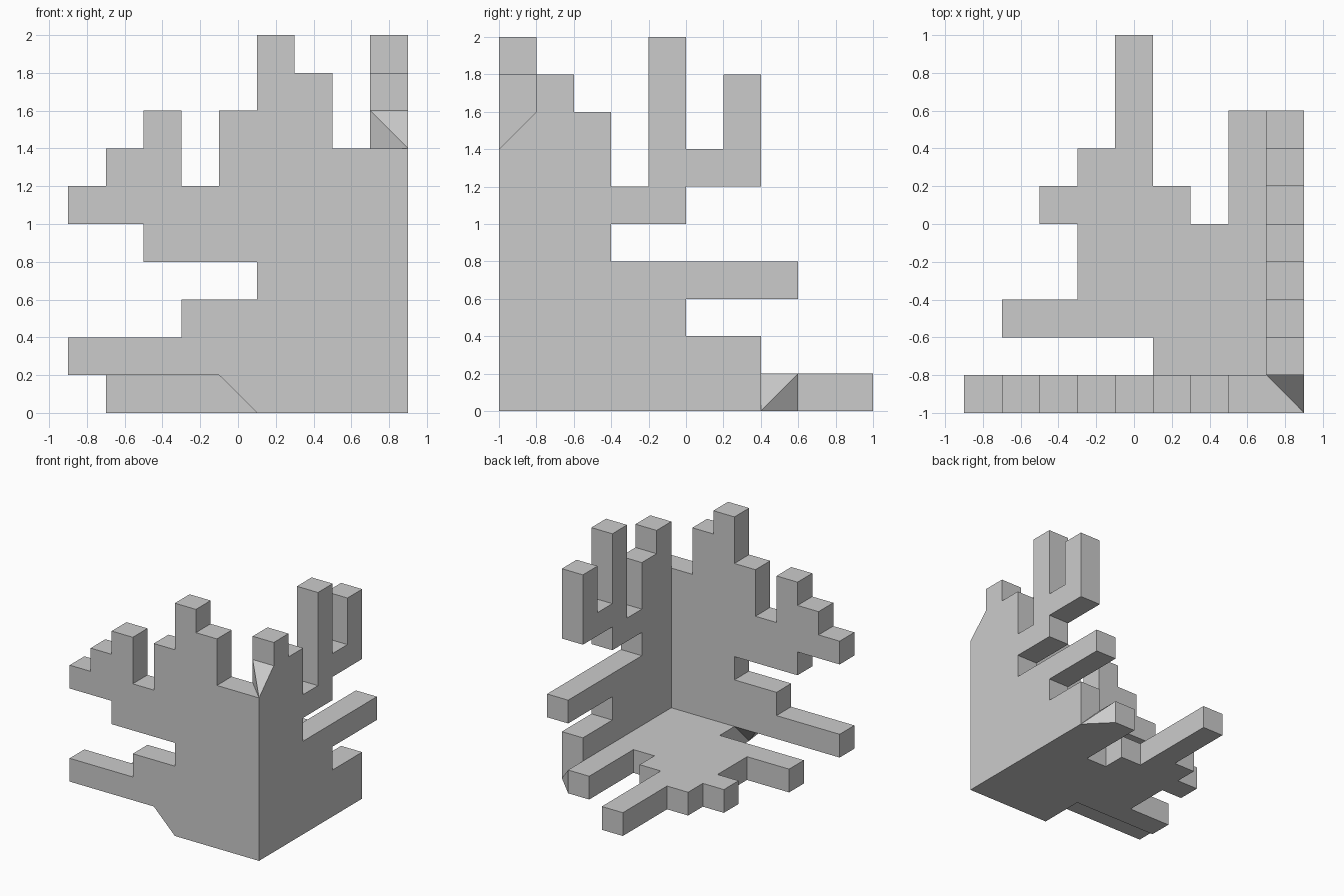
import bpy
import bmesh
from mathutils import Vector

cube = bpy.data.objects.get("Cube")
if cube:
    bpy.data.objects.remove(cube)

CELL = 0.2
ORIGIN = Vector((-0.9, -1.0, 0.0))

grey = bpy.data.materials.new("plain_grey")
grey.use_nodes = True
colour = (0.6, 0.6, 0.6, 1)
grey.diffuse_color = colour
grey.node_tree.nodes["Principled BSDF"].inputs["Base Color"].default_value = colour


def world(cell):
    return Vector(cell) * CELL + ORIGIN


def finish(name, bm):
    bmesh.ops.recalc_face_normals(bm, faces=bm.faces)
    mesh = bpy.data.meshes.new(name)
    bm.to_mesh(mesh)
    bm.free()
    mesh.materials.append(grey)
    obj = bpy.data.objects.new(name, mesh)
    bpy.context.collection.objects.link(obj)
    return obj


def slab(name, steps, place, thickness):
    """Extrude a stepped outline; steps alternate across and along values."""
    across, along = steps[0::2], steps[1::2]
    outline = []
    for i, b in enumerate(along):
        outline += [(across[i], b), (across[(i + 1) % len(across)], b)]
    bm = bmesh.new()
    face = bm.faces.new([bm.verts.new(world(place(a, b))) for a, b in outline])
    grown = bmesh.ops.extrude_face_region(bm, geom=[face])["geom"]
    verts = [v for v in grown if isinstance(v, bmesh.types.BMVert)]
    bmesh.ops.translate(bm, verts=verts, vec=Vector(thickness) * CELL)
    return finish(name, bm)


def taper(name, base, side_a, side_b, apex):
    """Pyramid from a square cell face down to a corner point."""
    base, side_a, side_b = Vector(base), Vector(side_a), Vector(side_b)
    bm = bmesh.new()
    for p in (base, base + side_a, base + side_b, base + side_a + side_b, apex):
        bm.verts.new(world(p))
    bmesh.ops.convex_hull(bm, input=bm.verts)
    bmesh.ops.dissolve_limit(bm, angle_limit=0.01, verts=bm.verts, edges=bm.edges)
    return finish(name, bm)


X, Y, Z = (1, 0, 0), (0, 1, 0), (0, 0, 1)

# Three stepped walls meeting at one corner
body = slab("corner_piece",
            [9, 0, 5, 1, 0, 2, 3, 3, 5, 4, 2, 5, 0, 6, 1, 7, 2, 8, 3, 6,
             4, 8, 5, 10, 6, 9, 7, 7],
            lambda a, b: (a, 0, b), Y)
side_wall = slab("side_wall",
                 [1, 0, 7, 2, 5, 3, 8, 4, 3, 5, 5, 6, 7, 9, 6, 7, 5, 10,
                  4, 6, 3, 8, 2, 9],
                 lambda a, b: (8, a, b), X)
floor = slab("floor",
             [8, 1, 5, 2, 1, 3, 3, 5, 2, 6, 3, 7, 4, 10, 5, 6, 6, 5, 7, 8],
             lambda a, b: (a, b, 0), Z)

# Mitred ends where one wall runs past its neighbour
tapers = [
    taper("top_taper", (8, 1, 7), X, Z, (9, 0, 7)),
    taper("front_taper", (4, 0, 1), X, Y, (5, 0, 0)),
    taper("floor_taper", (8, 7, 0), Y, Z, (9, 7, 0)),
]

# Fuse everything into one solid
bpy.context.view_layer.objects.active = body
for part in [side_wall, floor] + tapers:
    union = body.modifiers.new("union", "BOOLEAN")
    union.operation = "UNION"
    union.solver = "EXACT"
    union.object = part
    bpy.ops.object.modifier_apply(modifier=union.name)
    bpy.data.objects.remove(part)
